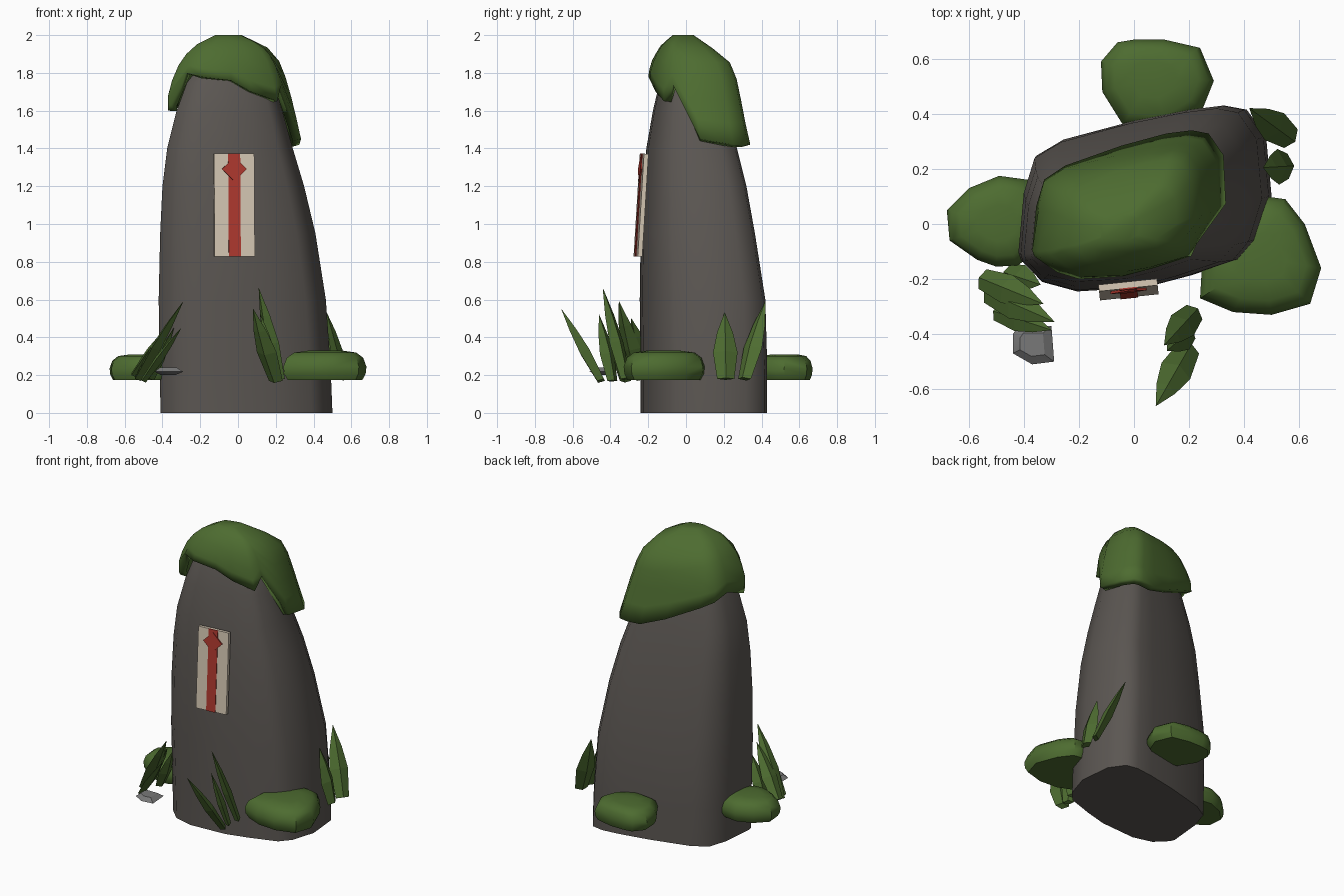
import bpy, bmesh, math
from mathutils import Vector, Matrix

if "Cube" in bpy.data.objects:
    bpy.data.objects.remove(bpy.data.objects["Cube"])


def material(name, rgb):
    m = bpy.data.materials.new(name)
    m.diffuse_color = (*rgb, 1)
    m.use_nodes = True
    m.node_tree.nodes["Principled BSDF"].inputs["Base Color"].default_value = m.diffuse_color
    return m


STONE = material("dark_stone", (0.105, 0.094, 0.085))
MOSS = material("moss_green", (0.075, 0.15, 0.03))
PAPER = material("cream_paper", (0.66, 0.57, 0.45))
RED = material("red_paint", (0.42, 0.04, 0.028))
PEBBLE = material("grey_pebble", (0.19, 0.19, 0.19))


def loft(name, rings, mat, cap_start=True, cap_end=True, smooth=None):
    """Skin a list of equal-length rings into one mesh object."""
    bm = bmesh.new()
    rows = [[bm.verts.new(p) for p in ring] for ring in rings]
    n = len(rows[0])
    for a, b in zip(rows, rows[1:]):
        for i in range(n):
            j = (i + 1) % n
            bm.faces.new((a[i], a[j], b[j], b[i]))
    if cap_start:
        bm.faces.new(rows[0])
    if cap_end:
        bm.faces.new(rows[-1])
    bmesh.ops.recalc_face_normals(bm, faces=bm.faces)
    me = bpy.data.meshes.new(name)
    bm.to_mesh(me)
    bm.free()
    me.materials.append(mat)
    ob = bpy.data.objects.new(name, me)
    bpy.context.collection.objects.link(ob)
    if smooth:
        bpy.ops.object.select_all(action='DESELECT')
        ob.select_set(True)
        bpy.context.view_layer.objects.active = ob
        bpy.ops.object.shade_smooth_by_angle(angle=math.radians(smooth))
    return ob


# Footprint of the boulder, scaled to fit each height's extents
FOOT = [(-.42, -.1), (-.40, .12), (-.36, .25), (-.26, .31), (0, .38), (.2, .42),
        (.32, .435), (.40, .42), (.47, .32), (.49, .1), (.44, -.06), (.38, -.13),
        (.2, -.19), (.05, -.23), (-.2, -.245), (-.33, -.21), (-.41, -.13)]
UNIT = [((x + .42) / .91, (y + .245) / .68) for x, y in FOOT]


def section(profile, z, i):
    """Point i of the footprint at height z; rows are z, x0, x1, y0, y1."""
    for lo, hi in zip(profile, profile[1:]):
        if z <= hi[0]:
            break
    t = (z - lo[0]) / (hi[0] - lo[0])
    x0, x1, y0, y1 = (a + (b - a) * t for a, b in zip(lo[1:], hi[1:]))
    u, v = UNIT[i]
    return (x0 + u * (x1 - x0), y0 + v * (y1 - y0), z)


# Leaning boulder
BODY = [(0, -.41, .5, -.24, .43), (.25, -.415, .49, -.24, .43),
        (.6, -.42, .465, -.245, .42), (.95, -.412, .41, -.24, .365),
        (1.2, -.40, .35, -.225, .32), (1.4, -.375, .29, -.21, .27),
        (1.6, -.325, .235, -.175, .22), (1.75, -.27, .185, -.14, .17),
        (1.9, -.15, .09, -.08, .08)]
N = range(len(UNIT))
loft("boulder", [[section(BODY, r[0], i) for i in N] for r in BODY], STONE, smooth=50)

# Moss cap draped over the top, with an uneven rim
CAP = [(1.4, -.36, .345, -.19, .345), (1.6, -.37, .3, -.2, .3),
       (1.7, -.37, .275, -.2, .285), (1.8, -.335, .245, -.2, .26),
       (1.88, -.295, .21, -.175, .22), (1.95, -.22, .14, -.13, .11),
       (2.0, -.12, .02, -.07, .04)]
RIM = [1.6, 1.66, 1.62, 1.58, 1.48, 1.42, 1.42, 1.42, 1.42, 1.45, 1.74, 1.65,
       1.7, 1.76, 1.78, 1.8, 1.63]
STEPS = [0, .2, .4, .6, .75, .88, 1]
cap = loft("moss_cap", [[section(CAP, RIM[i] + (2 - RIM[i]) * t, i) for i in N]
                        for t in STEPS], MOSS, cap_start=False, smooth=50)
solid = cap.modifiers.new("thickness", 'SOLIDIFY')
solid.thickness = 0.045
solid.offset = -1


# Flattened mounds: one outline scaled through a rounded side profile
def mound(name, outline, z0, z1, mat, layers, smooth=40):
    cx = sum(p[0] for p in outline) / len(outline)
    cy = sum(p[1] for p in outline) / len(outline)
    rings = [[(cx + (x - cx) * s, cy + (y - cy) * s, z0 + (z1 - z0) * h)
              for x, y in outline] for h, s in layers]
    return loft(name, rings, mat, smooth=smooth)


PILLOW = [(0, .9), (.2, .98), (.45, 1), (.75, .92), (.93, .75), (1, .4)]
mound("moss_clump_right", [(.24, -.27), (.36, -.32), (.5, -.33), (.64, -.29), (.68, -.16),
      (.62, 0), (.55, .09), (.48, .10), (.35, .06), (.25, -.1)], .175, .33, MOSS, PILLOW)
mound("moss_clump_left", [(-.68, .05), (-.6, .13), (-.49, .175), (-.38, .16), (-.32, .05),
      (-.34, -.08), (-.42, -.15), (-.5, -.155), (-.57, -.13), (-.67, -.06)],
      .175, .31, MOSS, PILLOW)
mound("moss_clump_back", [(-.12, .59), (-.06, .66), (0, .67), (.11, .67), (.24, .64),
      (.29, .52), (.25, .42), (.12, .34), (-.04, .36), (-.115, .48)],
      .175, .31, MOSS, PILLOW)
mound("pebble", [(-.44, -.40), (-.42, -.37), (-.30, -.37), (-.29, -.50), (-.37, -.51),
      (-.44, -.47)], .2, .24, PEBBLE, [(0, .5), (.45, 1), (1, .6)], smooth=30)


# Grass blades: diamond-section spikes from base to tip
def blade(name, base, tip, width):
    base, tip = Vector(base), Vector(tip)
    axis = tip - base
    side = Vector((-axis.y, axis.x, 0)).normalized()
    thick = axis.cross(side).normalized()
    rings = []
    for t, w in [(0, .7), (.4, 1), (.7, .65), (1, .02)]:
        c = base + axis * t
        rings.append([c + side * w * width / 2, c + thick * w * width * .25,
                      c - side * w * width / 2, c - thick * w * width * .25])
    loft(name, rings, MOSS)


BLADES = {
    "front_grass": [((.2, -.45, .17), (.08, -.66, .55), .12),
                    ((.22, -.32, .18), (.11, -.44, .66), .11),
                    ((.20, -.39, .17), (.12, -.46, .52), .10)],
    "left_grass": [((-.53, -.25, .18), (-.29, -.355, .59), .11),
                   ((-.50, -.32, .17), (-.30, -.385, .45), .09),
                   ((-.55, -.20, .20), (-.33, -.29, .50), .11),
                   ((-.46, -.18, .18), (-.34, -.22, .45), .10)],
    "right_grass": [((.57, .31, .18), (.42, .42, .59), .12),
                    ((.56, .21, .18), (.47, .205, .53), .13)],
}
for name, blades in BLADES.items():
    for k, (base, tip, w) in enumerate(blades):
        blade(f"{name}_{k + 1}", base, tip, w)

# Paper strip with a red stripe and diamond, leaning with the boulder face
PLACE = (Matrix.Translation((-.02, -.238, 1.1)) @ Matrix.Rotation(math.radians(6), 4, 'Z')
         @ Matrix.Rotation(math.radians(-3.5), 4, 'X'))


def plate(name, corners, front, back, mat):
    rings = [[PLACE @ Vector((x, y, z)) for x, z in corners] for y in (front, back)]
    loft(name, rings, mat)


def box(w, h):
    return [(-w, -h), (w, -h), (w, h), (-w, h)]


plate("paper_strip", box(.107, .272), -.012, .012, PAPER)
plate("red_stripe", box(.032, .2725), -.016, -.010, RED)
plate("red_diamond", [(0, .125), (.066, .19), (0, .255), (-.066, .19)], -.021, -.012, RED)
